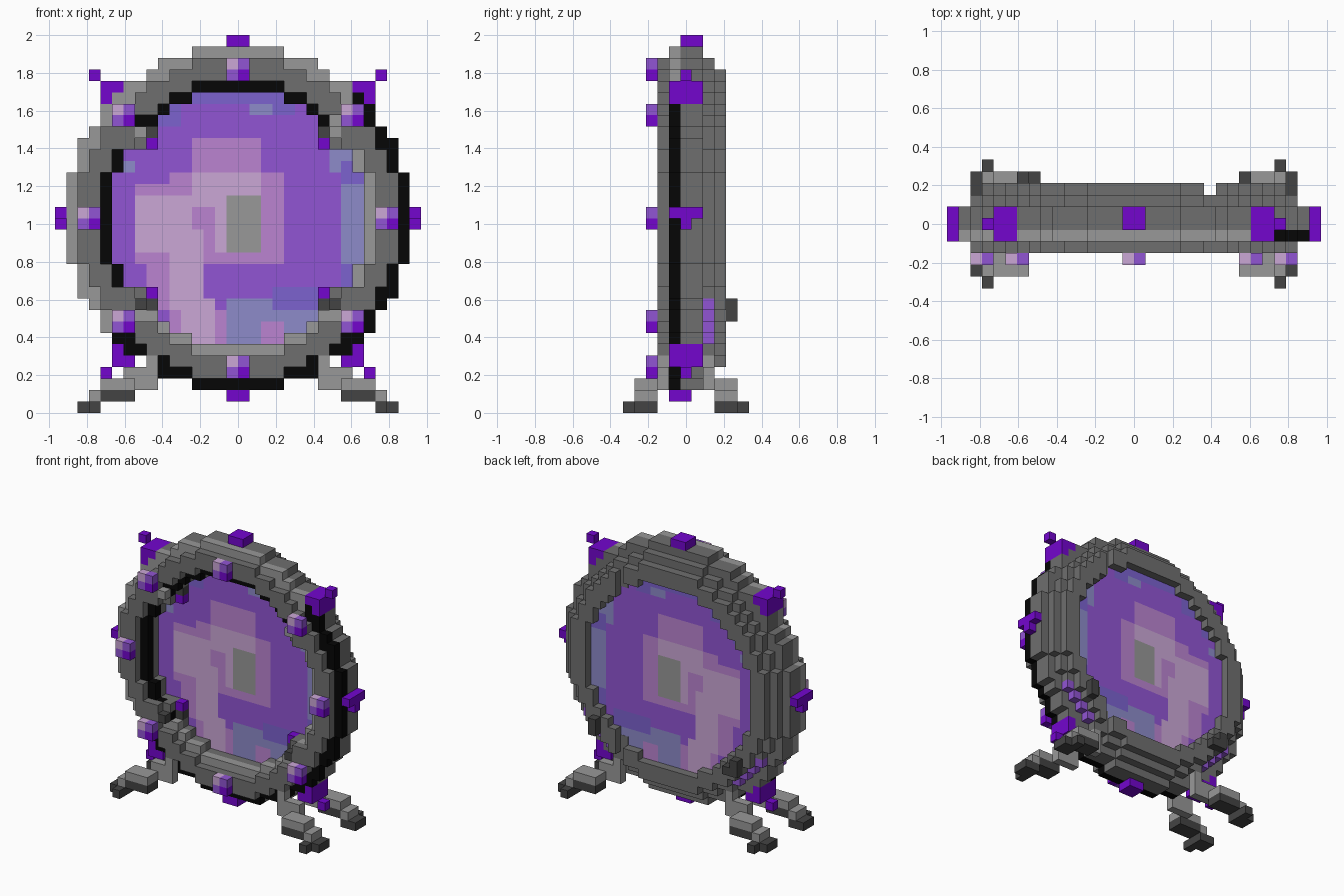
import bpy, bmesh

if "Cube" in bpy.data.objects:
    bpy.data.objects.remove(bpy.data.objects["Cube"])

V = 2 / 33          # cube size
MID = 17            # ring centre, in cubes above the ground


def lin(c):
    return c / 12.92 if c <= 0.04045 else ((c + 0.055) / 1.055) ** 2.4


COLOURS = {
    "grey": (111, 111, 111), "light_grey": (152, 152, 152),
    "black": (6, 6, 6), "charcoal": (68, 68, 68),
    "violet": (115, 6, 206), "purple": (145, 85, 212),
    "lilac": (203, 167, 214), "pink": (187, 132, 209),
    "blue": (124, 98, 207), "slate_blue": (141, 139, 202),
}
NAMES = list(COLOURS)
MATS = []
for name, rgb in COLOURS.items():
    m = bpy.data.materials.new(name)
    m.diffuse_color = (*[lin(c / 255) for c in rgb], 1)
    m.use_nodes = True
    m.node_tree.nodes["Principled BSDF"].inputs["Base Color"].default_value = m.diffuse_color
    MATS.append(m)

SIDES = {
    (1, 0, 0): ((1, 0, 0), (1, 1, 0), (1, 1, 1), (1, 0, 1)),
    (-1, 0, 0): ((0, 1, 0), (0, 0, 0), (0, 0, 1), (0, 1, 1)),
    (0, 1, 0): ((1, 1, 0), (0, 1, 0), (0, 1, 1), (1, 1, 1)),
    (0, -1, 0): ((0, 0, 0), (1, 0, 0), (1, 0, 1), (0, 0, 1)),
    (0, 0, 1): ((0, 0, 1), (1, 0, 1), (1, 1, 1), (0, 1, 1)),
    (0, 0, -1): ((0, 1, 0), (1, 1, 0), (1, 0, 0), (0, 0, 0)),
}


def build(name, cells, y_start=-0.5 * V, depth=V):
    """Skin a dictionary of cubes {(x, y, z): colour}, outer faces only."""
    bm = bmesh.new()
    verts = {}

    def vert(p):
        if p not in verts:
            verts[p] = bm.verts.new((p[0] * V, y_start + p[1] * depth, p[2] * V))
        return verts[p]

    for (x, y, z), colour in cells.items():
        for (dx, dy, dz), quad in SIDES.items():
            if (x + dx, y + dy, z + dz) not in cells:
                f = bm.faces.new([vert((x + a, y + b, z + c)) for a, b, c in quad])
                f.material_index = NAMES.index(colour)
    me = bpy.data.meshes.new(name)
    bm.to_mesh(me)
    bm.free()
    for m in MATS:
        me.materials.append(m)
    ob = bpy.data.objects.new(name, me)
    bpy.context.collection.objects.link(ob)
    return ob


def box(cells, xs, ys, zs, colour):
    for x in range(*xs):
        for y in range(*ys):
            for z in range(*zs):
                cells[x, y, z] = colour


def mirror_x(cells):
    for (x, y, z), c in list(cells.items()):
        cells[-1 - x, y, z] = c


def dist2(x, z):
    return (x + 0.5) ** 2 + (z + 0.5 - MID) ** 2


def inside(x, z, r):
    return dist2(x, z) < (r + 0.07) ** 2


# Stepped stone ring: depth layer -> outer and inner radius
LAYERS = {-2: (14, 12), -1: (15, 11), 0: (15, 11), 1: (15, 11), 2: (14, 11), 3: (13, 11)}
ring = {}
for y, (outer, inner) in LAYERS.items():
    for x in range(-16, 16):
        for z in range(1, 33):
            if not inside(x, z, outer) or inside(x, z, inner):
                continue
            if y == 3 and x == 6:      # notch in the back layer
                continue
            colour = "grey"
            if y == -1:                # two-tone bevel edges
                upper_left = (z - MID) - x > 0
                rim = dist2(x, z) > 13 ** 2
                colour = "light_grey" if upper_left == rim else "black"
            elif y == 2 and 5 <= z < 10 and (x >= 8 or x < -8):
                colour = "purple"      # glowing veins low on the back
            ring[x, y, z] = colour
build("stone_ring", ring)

# Swirling disc, painted by rectangles of cells (x0, x1, z0, z1)
SWIRL = [
    ("blue", -9, -5, 25, 27), ("blue", -7, 4, 27, 28), ("blue", 2, 5, 26, 28),
    ("blue", -11, -8, 23, 25), ("slate_blue", 1, 3, 26, 27), ("slate_blue", 8, 10, 21, 24),
    ("slate_blue", 9, 11, 13, 20), ("blue", 9, 11, 9, 13), ("blue", 9, 11, 20, 22),
    ("slate_blue", -10, -9, 21, 22), ("slate_blue", -1, 7, 6, 10), ("blue", 3, 8, 9, 11),
    ("pink", 2, 4, 6, 8), ("pink", -4, 2, 20, 24), ("pink", -6, 4, 18, 21),
    ("pink", -9, -1, 13, 20), ("lilac", -9, -4, 14, 19), ("pink", -8, -3, 9, 14),
    ("lilac", -6, -3, 8, 16), ("pink", -1, 4, 13, 21), ("lilac", -4, 2, 18, 21),
    ("lilac", -2, -1, 14, 18), ("light_grey", -1, 2, 14, 19),
    ("pink", -6, -1, 6, 9), ("lilac", -5, -2, 6, 10),
]
disc = {}
for x in range(-12, 12):
    for z in range(5, 29):
        if inside(x, z, 11):
            disc[x, 0, z] = "purple"
            for c, x0, x1, z0, z1 in SWIRL:
                if x0 <= x < x1 and z0 <= z < z1:
                    disc[x, 0, z] = c
build("swirl_disc", disc, 0.03, 0.12)

# Four stepped splayed legs
legs = {}
box(legs, (12, 14), (3, 5), (0, 1), "charcoal")
box(legs, (12, 13), (5, 6), (0, 1), "charcoal")
box(legs, (9, 12), (3, 5), (1, 2), "charcoal")
box(legs, (12, 13), (3, 5), (1, 2), "charcoal")
box(legs, (9, 12), (3, 5), (2, 3), "light_grey")
box(legs, (7, 10), (2, 3), (2, 4), "light_grey")
box(legs, (7, 8), (2, 3), (4, 5), "light_grey")
legs[12, 4, 1] = legs[12, 3, 1] = "light_grey"
for (x, y, z), c in list(legs.items()):
    legs[x, -y, z] = c
mirror_x(legs)
build("legs", legs)

# Violet crystals on the outer rim
rim = {}
box(rim, (15, 16), (-1, 2), (17, 18), "violet")
box(rim, (15, 16), (0, 1), (16, 17), "violet")
box(rim, (12, 13), (0, 1), (29, 30), "violet")
box(rim, (10, 12), (-1, 2), (28, 29), "violet")
box(rim, (11, 12), (-1, 2), (27, 28), "violet")
box(rim, (11, 12), (0, 1), (3, 4), "violet")
box(rim, (9, 11), (-1, 2), (4, 5), "violet")
box(rim, (10, 11), (-1, 2), (5, 6), "violet")
box(rim, (0, 1), (0, 2), (32, 33), "violet")
box(rim, (0, 1), (-1, 1), (1, 2), "violet")
mirror_x(rim)
build("rim_crystals", rim)

# Faceted two-by-two gems on the ring's front
gems = {}
for x, z in [(0, 30), (0, 4), (13, 17), (-13, 17), (10, 26), (-10, 26), (10, 8), (-10, 8)]:
    gems[x - 1, -3, z] = "lilac"
    gems[x, -3, z] = "purple"
    gems[x - 1, -3, z - 1] = "purple"
    gems[x, -3, z - 1] = "violet"
build("front_gems", gems)

# Clasps set deep in the opening on the diagonals, each tipped with violet
clasps = {}
for k, stone in ((6, "light_grey"), (-7, "charcoal")):
    s = 1 if k > 0 else -1
    z = MID + k
    clasps[7, 0, z] = "violet"
    box(clasps, (8, 9), (-1, 1), (z, z + 1), "grey")
    clasps[7, 0, z + s] = "charcoal"
    clasps[8, -2, z + s] = stone
    clasps[9, -2, z] = "grey"
mirror_x(clasps)
build("inner_clasps", clasps)

# Dark studs low on the back
studs = {}
box(studs, (8, 10), (4, 5), (8, 9), "charcoal")
box(studs, (9, 10), (4, 5), (9, 10), "charcoal")
mirror_x(studs)
studs.pop((8, 4, 8))
build("back_studs", studs)
